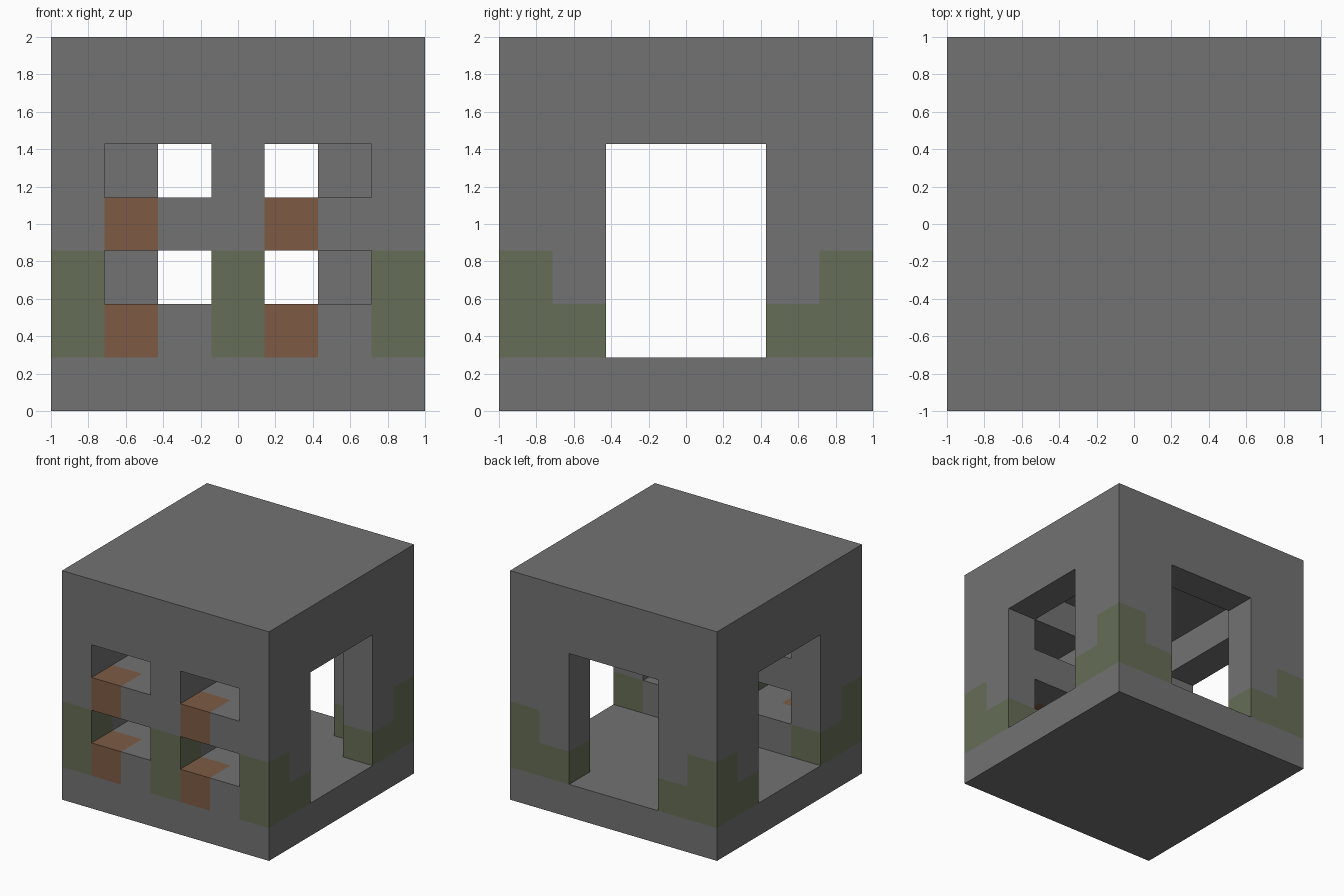
import bpy
import bmesh
from itertools import product
from math import radians
from mathutils import Vector

if "Cube" in bpy.data.objects:
    bpy.data.objects.remove(bpy.data.objects["Cube"], do_unlink=True)

N = 7            # blocks along each side
S = 2 / N        # block size


def material(name, rgb):
    mat = bpy.data.materials.new(name)
    mat.use_nodes = True
    mat.diffuse_color = (*rgb, 1)
    mat.node_tree.nodes["Principled BSDF"].inputs["Base Color"].default_value = (*rgb, 1)
    return mat


MATERIALS = [
    material("grey stone", (0.17, 0.17, 0.17)),
    material("mossy green", (0.13, 0.153, 0.092)),
    material("rusty brown", (0.205, 0.105, 0.057)),
]

# Hollow spaces as inclusive block ranges: (x range, y range, z range)
ROOM = ((1, 5), (2, 5), (1, 5))
SIDE_DOORWAYS = ((0, 6), (2, 4), (1, 4))
BACK_DOORWAY = ((2, 4), (5, 6), (1, 4))
WINDOWS = [(xs, (0, 1), (z, z)) for xs in ((1, 2), (4, 5)) for z in (2, 4)]
HOLLOWS = [ROOM, SIDE_DOORWAYS, BACK_DOORWAY] + WINDOWS


def is_solid(cell):
    if any(c < 0 or c >= N for c in cell):
        return False
    return not any(all(lo <= c <= hi for c, (lo, hi) in zip(cell, box))
                   for box in HOLLOWS)


def colour_index(cell):
    x, y, z = cell
    ends, beside = (0, N - 1), (1, N - 2)
    # Moss climbs the corners and the front pier
    if z in (1, 2) and ((x in ends and y in ends) or (x, y) == (3, 0)):
        return 1
    # Low moss beside the doorways
    if z == 1 and ((x in ends and y in beside) or (y == N - 1 and x in beside)):
        return 1
    # Brown blocks below the windows
    if y == 0 and x in (1, 4) and z in (1, 3):
        return 2
    return 0


def add_block_face(bm, cell, axis, side):
    """One outward square on the given side of a block."""
    centre = Vector(((c + 0.5) * S for c in cell)) - Vector((1, 1, 0))
    normal, u, v = Vector(), Vector(), Vector()
    normal[axis] = side * S / 2
    u[(axis + 1) % 3] = S / 2
    v[(axis + 2) % 3] = side * S / 2
    corners = (-u - v, u - v, u + v, v - u)
    face = bm.faces.new([bm.verts.new(centre + normal + c) for c in corners])
    face.material_index = colour_index(cell)


# Shell of the house: a face wherever a solid block meets open space
bm = bmesh.new()
for cell in product(range(N), repeat=3):
    if not is_solid(cell):
        continue
    for axis, side in product(range(3), (-1, 1)):
        neighbour = list(cell)
        neighbour[axis] += side
        if not is_solid(neighbour):
            add_block_face(bm, cell, axis, side)

# Weld the blocks and merge flat areas of one colour
bmesh.ops.remove_doubles(bm, verts=bm.verts, dist=S / 100)
bmesh.ops.dissolve_limit(bm, angle_limit=radians(1), verts=bm.verts,
                         edges=bm.edges, delimit={"MATERIAL"})

mesh = bpy.data.meshes.new("block_house")
bm.to_mesh(mesh)
bm.free()
for mat in MATERIALS:
    mesh.materials.append(mat)
house = bpy.data.objects.new("block_house", mesh)
bpy.context.collection.objects.link(house)
